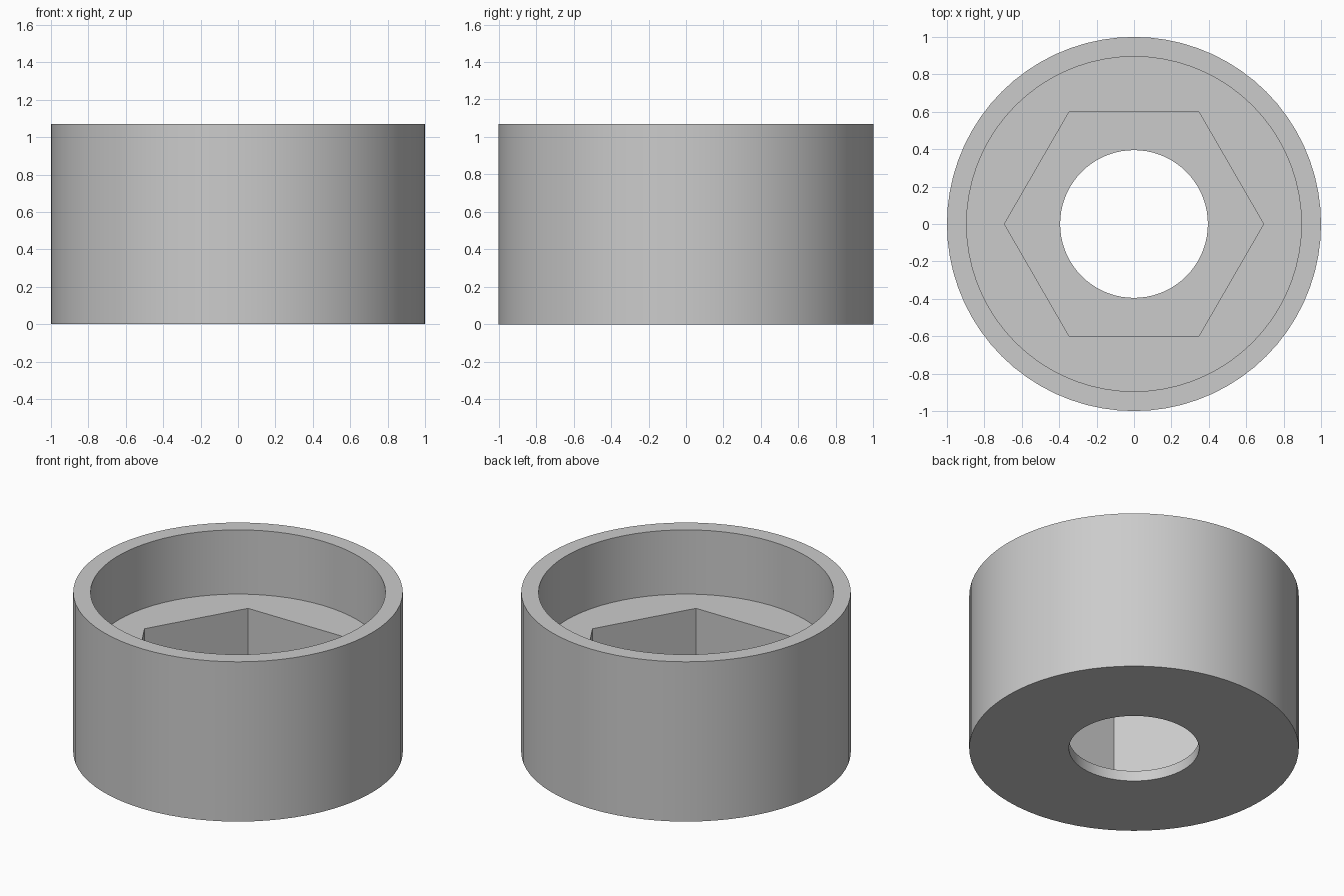
import bpy
import bmesh
import math

cube = bpy.data.objects.get("Cube")
if cube:
    bpy.data.objects.remove(cube, do_unlink=True)

SEGMENTS = 72
HEX_APOTHEM = 0.60


def circle(radius):
    return lambda angle: radius


def hexagon(apothem):
    # Radial distance to a hexagon with corners on the x axis
    sector = math.pi / 3
    return lambda angle: apothem / math.cos(angle % sector - sector / 2)


def ring(bm, shape, z):
    verts = []
    for i in range(SEGMENTS):
        a = math.tau * i / SEGMENTS
        r = shape(a)
        verts.append(bm.verts.new((r * math.cos(a), r * math.sin(a), z)))
    return verts


# Closed wall section: outside, rim, upper bore, ledge, hex pocket, floor, through hole
outer, bore, hole = circle(1.0), circle(0.895), circle(0.395)
pocket = hexagon(HEX_APOTHEM)
section = [
    (outer, 0.0), (outer, 1.07),
    (bore, 1.07), (bore, 0.64),
    (pocket, 0.64), (pocket, 0.07),
    (hole, 0.07), (hole, 0.0),
]

bm = bmesh.new()
rings = [ring(bm, shape, z) for shape, z in section]
for k, low in enumerate(rings):
    high = rings[(k + 1) % len(rings)]
    for i in range(SEGMENTS):
        j = (i + 1) % SEGMENTS
        bm.faces.new((low[i], low[j], high[j], high[i]))
bmesh.ops.recalc_face_normals(bm, faces=bm.faces)

mesh = bpy.data.meshes.new("socket_collar")
bm.to_mesh(mesh)
bm.free()
collar = bpy.data.objects.new("socket_collar", mesh)
bpy.context.collection.objects.link(collar)

# Plain grey material
grey = bpy.data.materials.new("grey")
grey.use_nodes = True
colour = (0.6, 0.6, 0.6, 1.0)
grey.diffuse_color = colour
grey.node_tree.nodes["Principled BSDF"].inputs["Base Color"].default_value = colour
mesh.materials.append(grey)

# Smooth round walls, crisp rims and hex corners
bpy.ops.object.select_all(action="DESELECT")
collar.select_set(True)
bpy.context.view_layer.objects.active = collar
bpy.ops.object.shade_smooth_by_angle(angle=math.radians(30))
